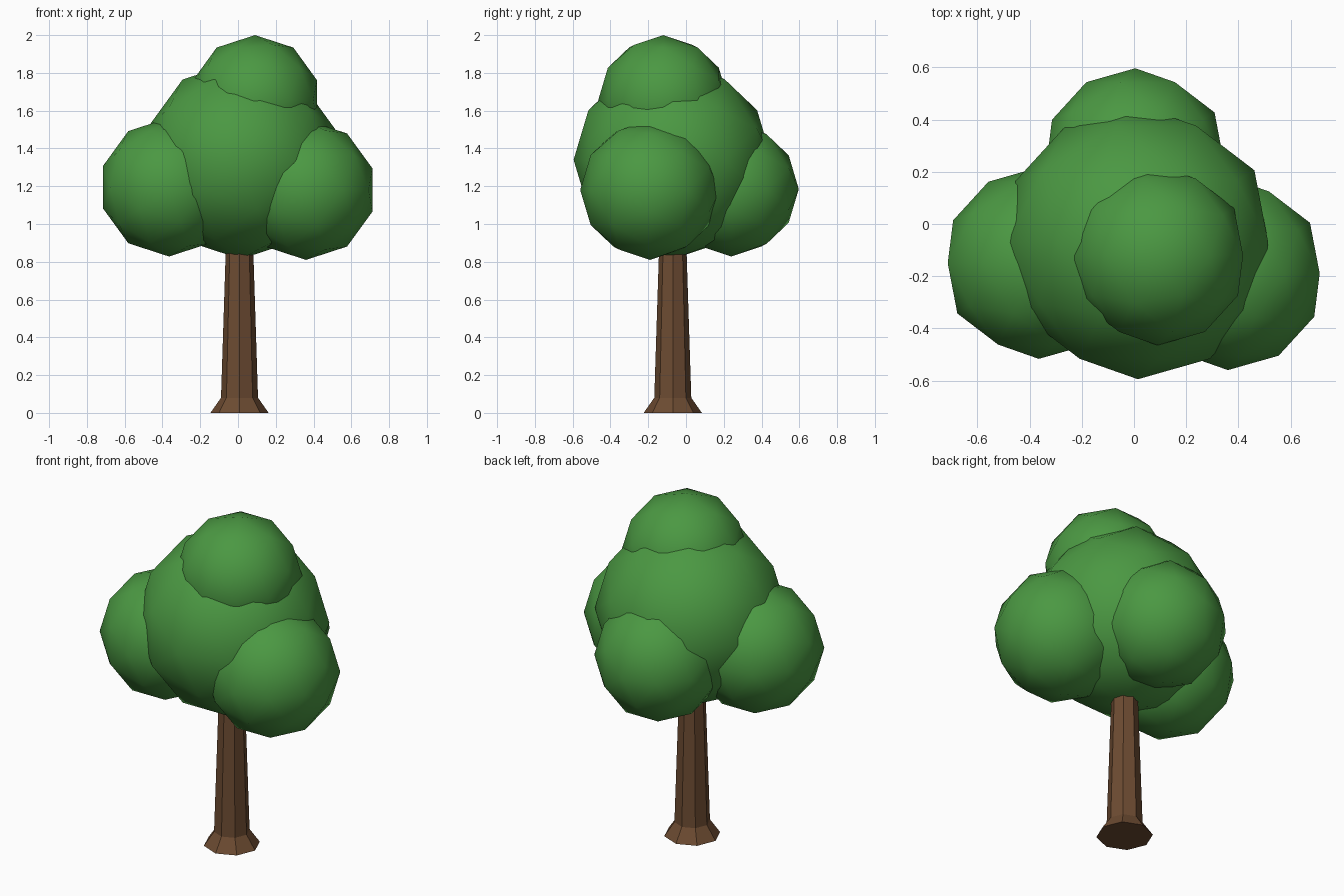
import bpy
import math

cube = bpy.data.objects.get("Cube")
if cube:
    bpy.data.objects.remove(cube, do_unlink=True)


def make_material(name, rgb):
    mat = bpy.data.materials.new(name)
    mat.use_nodes = True
    colour = (*rgb, 1.0)
    mat.diffuse_color = colour
    mat.node_tree.nodes["Principled BSDF"].inputs["Base Color"].default_value = colour
    return mat


leaf_green = make_material("leaf green", (0.07, 0.315, 0.055))
bark_brown = make_material("bark brown", (0.15, 0.07, 0.031))


# Foliage: smooth low-poly balls with their poles pointing front to back
def leaf_ball(name, centre, radius):
    bpy.ops.mesh.primitive_ico_sphere_add(
        subdivisions=2, radius=radius, location=centre, rotation=(math.pi / 2, 0, 0))
    ball = bpy.context.object
    ball.name = name
    ball.data.materials.append(leaf_green)
    bpy.ops.object.shade_smooth()


leaf_ball("foliage_main", (0.015, -0.07, 1.34), 0.525)
leaf_ball("foliage_top", (0.09, -0.12, 1.655), 0.345)
leaf_ball("foliage_left", (0.36, -0.19, 1.18), 0.37)
leaf_ball("foliage_right", (-0.365, -0.15, 1.195), 0.367)
leaf_ball("foliage_back", (0.005, 0.24, 1.185), 0.357)

# Trunk: eight-sided profile with a flared foot, faceted
SIDES = 8
profile = [(0.154, 0.0), (0.098, 0.08), (0.07, 0.95)]
verts = [(r * math.cos(math.tau * i / SIDES), r * math.sin(math.tau * i / SIDES), z)
         for r, z in profile for i in range(SIDES)]
faces = [tuple(reversed(range(SIDES))), tuple(range(len(verts) - SIDES, len(verts)))]
for ring in range(len(profile) - 1):
    for i in range(SIDES):
        a, b = ring * SIDES + i, ring * SIDES + (i + 1) % SIDES
        faces.append((a, b, b + SIDES, a + SIDES))
mesh = bpy.data.meshes.new("trunk")
mesh.from_pydata(verts, [], faces)
mesh.materials.append(bark_brown)
trunk = bpy.data.objects.new("trunk", mesh)
trunk.location = (0.008, -0.07, 0)
bpy.context.collection.objects.link(trunk)
